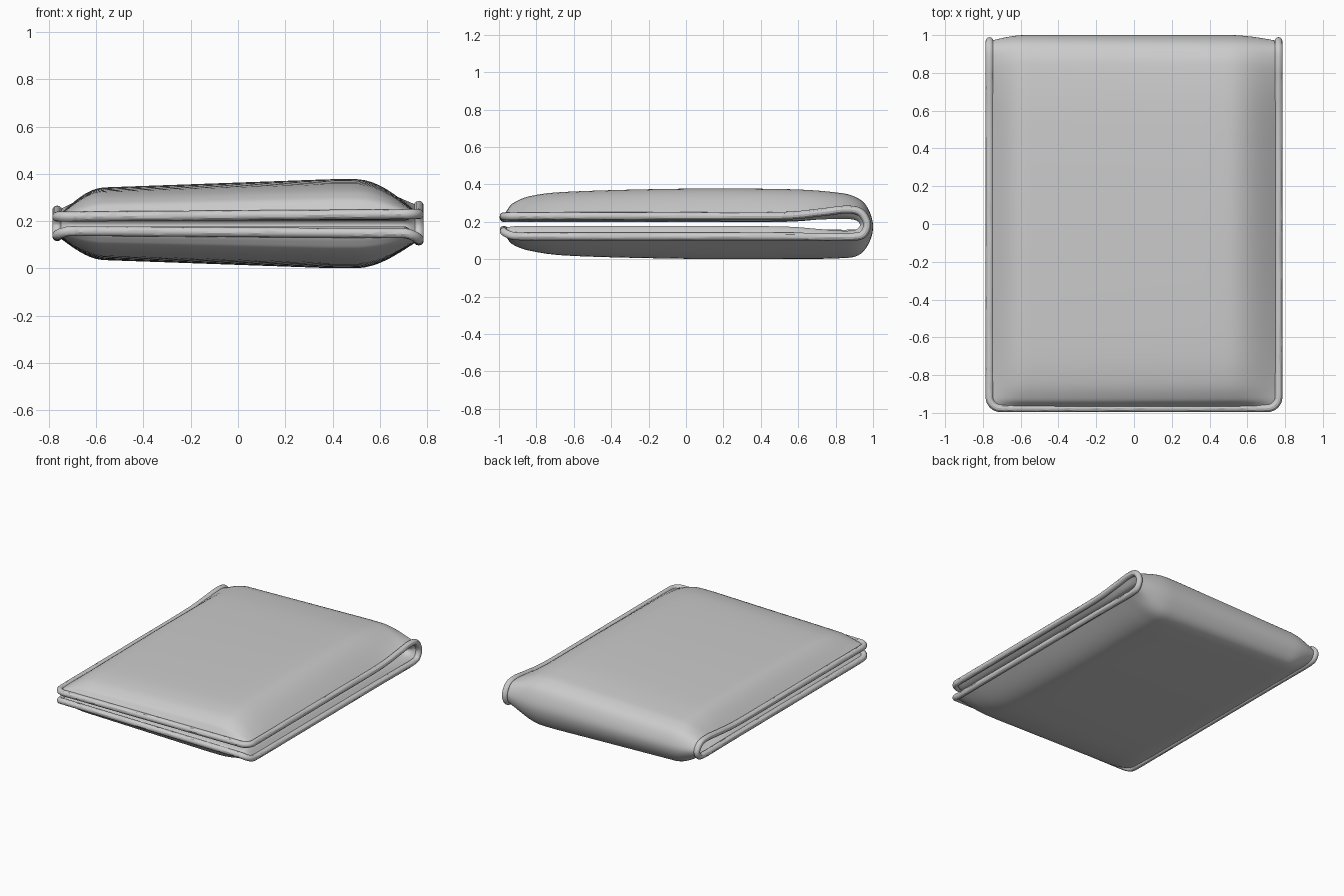
import bpy, bmesh, math
from mathutils import Vector

if "Cube" in bpy.data.objects:
    bpy.data.objects.remove(bpy.data.objects["Cube"])

MID = 0.188      # height of the fold centre
HALF_W = 0.765   # half width at the seam
FRONT = -0.975   # seam line at the open edge

# Matching (y, z) profiles, from upper open edge round the fold to lower open edge
OUTER = [(-.975, .230), (-.955, .265), (-.92, .302), (-.82, .340), (-.6, .362), (0, .377),
         (.55, .374), (.8, .357), (.9, .335), (.965, .285), (1.0, .185), (.98, .09),
         (.92, .02), (.8, .004), (.55, .002), (0, .002), (-.6, .017), (-.82, .042),
         (-.92, .075), (-.955, .110), (-.975, .148)]
SEAM = [(-.975, .230), (-.96, .230), (-.92, .230), (-.82, .230), (-.6, .230), (0, .230),
        (.5, .231), (.72, .250), (.85, .265), (.93, .252), (.968, .190), (.945, .132),
        (.88, .119), (.76, .119), (.5, .121), (0, .121), (-.6, .121), (-.82, .121),
        (-.92, .124), (-.96, .137), (-.975, .148)]
INNER = [(-.975, .230), (-.96, .210), (-.92, .204), (-.82, .203), (-.6, .203), (0, .203),
         (.5, .203), (.7, .211), (.83, .216), (.905, .209), (.93, .184), (.905, .157),
         (.83, .152), (.7, .162), (.5, .175), (0, .178), (-.6, .178), (-.82, .178),
         (-.92, .176), (-.96, .167), (-.975, .148)]


def smooth_profile(pts, steps=6):
    """Catmull-Rom samples through the points."""
    p = [Vector(q) for q in pts]
    p = [p[0]] + p + [p[-1]]
    out = []
    for i in range(1, len(p) - 2):
        a, b, c, d = p[i - 1:i + 3]
        for k in range(steps):
            t = k / steps
            out.append(0.5 * (2 * b + (c - a) * t + (2 * a - 5 * b + 4 * c - d) * t ** 2
                              + (3 * b - a - 3 * c + d) * t ** 3))
    return out + [p[-1]]


outer, seam, inner = map(smooth_profile, (OUTER, SEAM, INNER))
ROWS, COLS = len(seam), 57


def row_width(i, r=0.06):
    d = min(r, max(0, seam[i].x - FRONT))
    return HALF_W - r + math.sqrt(r * r - (r - d) ** 2)


def scaled(p, x, k):
    """Wallet is slightly thinner toward -x."""
    return Vector((x, p.x, MID + (p.y - MID) * k))


def point(i, j, side):
    w = row_width(i)
    x = w * math.sin(math.pi / 2 * (2 * j / (COLS - 1) - 1))
    d = w - abs(x)
    s = scaled(seam[i], x, 1 - 0.17 * (HALF_W - x))
    if side == "seam":
        return s
    if side == "outer":
        reach = 0.27 if x > 0 else 0.2
        blend = math.sin(math.pi / 2 * min(1, d / reach))
        return s.lerp(scaled(outer[i], x, 1 - 0.19 * max(0, 0.4 - x)), blend)
    k = 1 - 0.17 * (HALF_W - x) if i in (0, ROWS - 1) else 1
    return s.lerp(scaled(inner[i], x, k), min(1, d / 0.05))


# Padded folded body: outer and inner skins joined along the seam
bm = bmesh.new()
for side in ("outer", "inner"):
    grid = [[bm.verts.new(point(i, j, side)) for j in range(COLS)] for i in range(ROWS)]
    if side == "outer":
        first = grid
    else:
        for j in range(COLS):
            for i in (0, ROWS - 1):
                grid[i][j].co = first[i][j].co = point(i, j, "seam")
    for i in range(ROWS - 1):
        for j in range(COLS - 1):
            bm.faces.new((grid[i][j], grid[i][j + 1], grid[i + 1][j + 1], grid[i + 1][j]))
bmesh.ops.remove_doubles(bm, verts=bm.verts, dist=1e-5)
bmesh.ops.recalc_face_normals(bm, faces=bm.faces)
mesh = bpy.data.meshes.new("folded_body")
bm.to_mesh(mesh)
bm.free()
body = bpy.data.objects.new("folded_body", mesh)
bpy.context.collection.objects.link(body)
for f in mesh.polygons:
    f.use_smooth = True

# Piping: one closed tube round the whole seam
loop = [point(i, COLS - 1, "seam") for i in range(ROWS)]
loop += [point(ROWS - 1, j, "seam") for j in range(COLS - 2, 0, -1)]
loop += [point(i, 0, "seam") for i in range(ROWS - 1, -1, -1)]
loop += [point(0, j, "seam") for j in range(1, COLS - 1)]
path = []
for p in loop:
    if not path or (p - path[-1]).length > 0.006:
        path.append(p)
curve = bpy.data.curves.new("edge_piping", "CURVE")
curve.dimensions = "3D"
curve.bevel_depth = 0.021
curve.bevel_resolution = 4
spline = curve.splines.new("POLY")
spline.points.add(len(path) - 1)
for sp, p in zip(spline.points, path):
    sp.co = (*p, 1)
spline.use_cyclic_u = True
piping = bpy.data.objects.new("edge_piping", curve)
bpy.context.collection.objects.link(piping)
bpy.context.view_layer.objects.active = piping
piping.select_set(True)
bpy.ops.object.convert(target="MESH")
bpy.ops.object.shade_smooth_by_angle()
